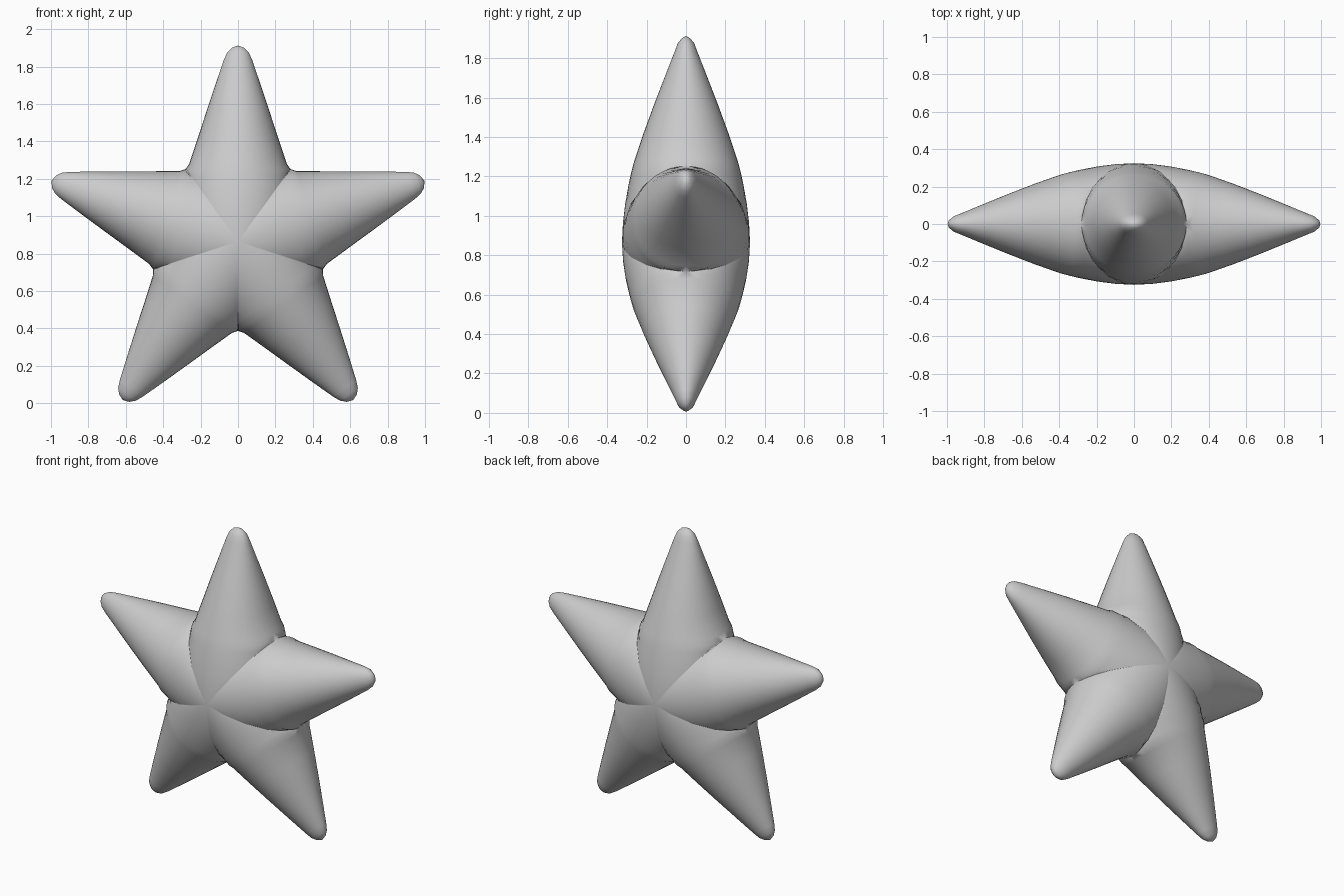
import bpy, bmesh, math

ARMS = 5
CENTRE_Z = 0.865
SIDE = 10                       # lateral divisions on each side of an arm's axis
WEDGE = math.tan(math.pi / ARMS)

# Stations along an arm: distance from centre, half width, half thickness
STATIONS = [
    (0.0, 0.405, 0.325), (0.1, 0.37, 0.32), (0.2, 0.335, 0.308), (0.3, 0.302, 0.29),
    (0.35, 0.287, 0.279), (0.387, 0.281, 0.27), (0.415, 0.261, 0.262),
    (0.55, 0.216, 0.217), (0.7, 0.167, 0.162), (0.85, 0.117, 0.104), (0.97, 0.076, 0.057),
    (1.01, 0.058, 0.042), (1.035, 0.034, 0.022), (1.048, 0.0, 0.0),
]

cube = bpy.data.objects.get("Cube")
if cube:
    bpy.data.objects.remove(cube, do_unlink=True)


def make_material(name, colour):
    mat = bpy.data.materials.new(name)
    mat.use_nodes = True
    mat.diffuse_color = colour
    mat.node_tree.nodes["Principled BSDF"].inputs["Base Color"].default_value = colour
    return mat


def add_arm_face(bm, angle, front):
    """One half of an arm: oval sections, trimmed where the next arm begins."""
    grid = []
    for t, width, depth in STATIONS:
        reach = min(width, t * WEDGE)
        row = []
        for i in range(-SIDE, SIDE + 1):
            u = reach * math.sin(i / SIDE * math.pi / 2)
            ratio = u / width if width else 1
            y = front * depth * math.sqrt(max(0, 1 - ratio * ratio))
            x = t * math.sin(angle) + u * math.cos(angle)
            z = t * math.cos(angle) - u * math.sin(angle)
            row.append(bm.verts.new((x, y, z + CENTRE_Z)))
        grid.append(row)
    for a, b in zip(grid, grid[1:]):
        for i in range(2 * SIDE):
            bm.faces.new((a[i], a[i + 1], b[i + 1], b[i]))


# Puffy star: ten arm halves welded into one closed body
bm = bmesh.new()
for k in range(ARMS):
    for front in (-1, 1):
        add_arm_face(bm, k * math.tau / ARMS, front)
bmesh.ops.remove_doubles(bm, verts=bm.verts, dist=0.001)
bmesh.ops.dissolve_degenerate(bm, edges=bm.edges, dist=0.0005)
bmesh.ops.recalc_face_normals(bm, faces=bm.faces)
for face in bm.faces:
    face.smooth = True

mesh = bpy.data.meshes.new("star_body")
bm.to_mesh(mesh)
bm.free()
mesh.materials.append(make_material("light grey", (0.6, 0.6, 0.6, 1)))
star = bpy.data.objects.new("star_body", mesh)
bpy.context.collection.objects.link(star)
